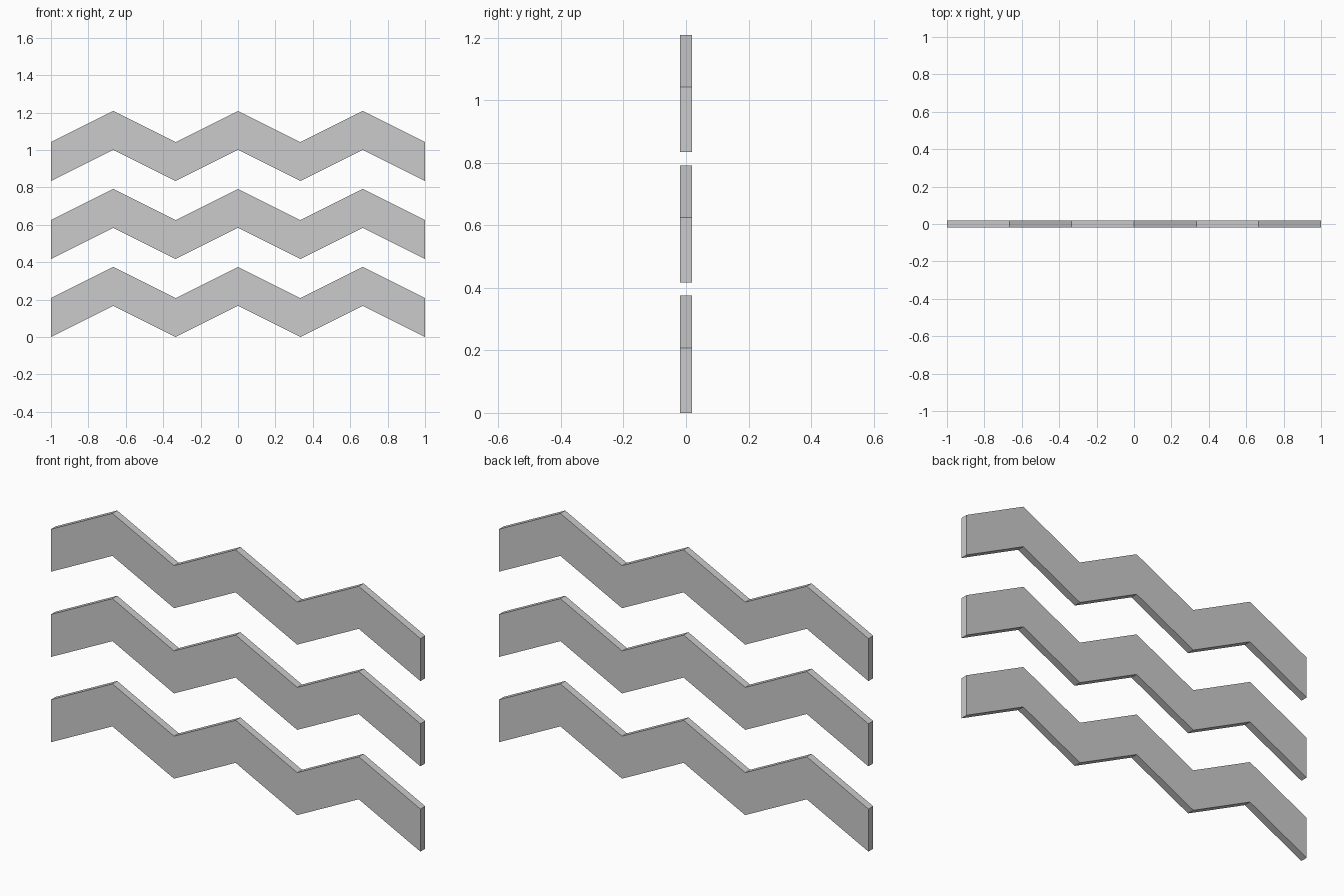
import bpy
import bmesh

if "Cube" in bpy.data.objects:
    bpy.data.objects.remove(bpy.data.objects["Cube"])

SEGMENTS = 6        # straight runs per strip
RISE = 1 / 6        # zigzag height
HEIGHT = 0.208      # vertical band height
PITCH = 0.417       # spacing between strips
DEPTH = 0.037       # strip thickness


def zigzag_strip(name, z):
    # Zigzag outline: lower edge left to right, upper edge back again
    lower = [(-1 + 2 * i / SEGMENTS, z + RISE * (i % 2)) for i in range(SEGMENTS + 1)]
    bm = bmesh.new()
    rows = []
    for y in (-DEPTH / 2, DEPTH / 2):
        for dz in (0, HEIGHT):
            rows.append([bm.verts.new((x, y, h + dz)) for x, h in lower])
    front_low, front_top, back_low, back_top = rows
    ring = [front_low, front_top, back_top, back_low]
    # Front, top, back and underside of each run
    for i in range(SEGMENTS):
        for a, b in zip(ring, ring[1:] + ring[:1]):
            bm.faces.new((a[i], a[i + 1], b[i + 1], b[i]))
    # End caps
    for i in (0, SEGMENTS):
        bm.faces.new([row[i] for row in ring])
    bmesh.ops.recalc_face_normals(bm, faces=bm.faces)
    mesh = bpy.data.meshes.new(name)
    bm.to_mesh(mesh)
    bm.free()
    bpy.context.collection.objects.link(bpy.data.objects.new(name, mesh))


# Three stacked strips
for k, name in enumerate(("lower_strip", "middle_strip", "upper_strip")):
    zigzag_strip(name, k * PITCH)
